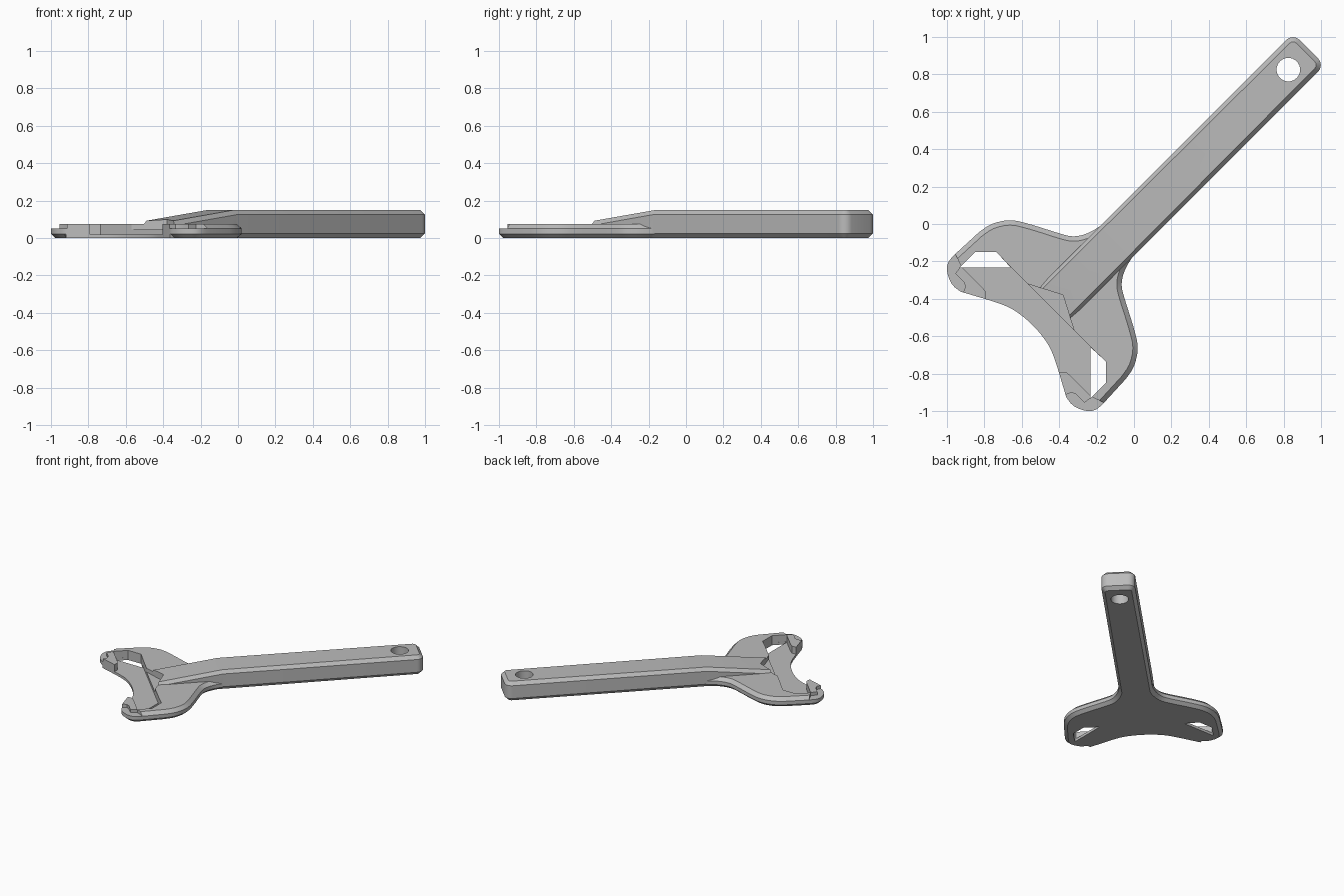
import bpy, bmesh, math
from mathutils import Vector

cube = bpy.data.objects.get("Cube")
if cube:
    bpy.data.objects.remove(cube, do_unlink=True)

R = math.sqrt(0.5)
grey = bpy.data.materials.new("plain_grey")
grey.use_nodes = True
grey.diffuse_color = (0.5, 0.5, 0.5, 1)
grey.node_tree.nodes["Principled BSDF"].inputs["Base Color"].default_value = (0.5, 0.5, 0.5, 1)


def diag(u, v):
    """Point given along and across the diagonal handle axis."""
    return ((u - v) * R, (u + v) * R)


def mirrored(half):
    """Close a half outline by reflecting it over the handle axis."""
    return half + [(y, x) for x, y in reversed(half)]


def smooth(points):
    """Catmull-Rom subdivision of an open path."""
    p = [Vector(q) for q in points]
    out = []
    for i in range(len(p) - 1):
        a, b, c, d = p[max(i - 1, 0)], p[i], p[i + 1], p[min(i + 2, len(p) - 1)]
        for t in (0, 1 / 3, 2 / 3):
            q = b + (c - a) * t / 2 + (a * 2 - b * 5 + c * 4 - d) * t * t / 2
            q += (b * 3 - a - c * 3 + d) * t ** 3 / 2
            out.append((q.x, q.y))
    return out + [points[-1]]


def slab(name, outline, layers, chamfered=lambda p: True):
    """Stack inset copies of an outline; layers are (height, inset)."""
    bm = bmesh.new()
    n = len(outline)
    pts = [Vector(p) for p in outline]
    area = sum(pts[i - 1].cross(pts[i]) for i in range(n))
    if area < 0:
        pts.reverse()
    rings = []
    for z, inset in layers:
        ring = []
        for i, p in enumerate(pts):
            a = (p - pts[i - 1]).normalized()
            b = (pts[(i + 1) % n] - p).normalized()
            inward = Vector((-a.y - b.y, a.x + b.x)).normalized()
            q = p + inward * (inset if chamfered(p) else 0)
            ring.append(bm.verts.new((q.x, q.y, z)))
        rings.append(ring)
    for low, high in zip(rings, rings[1:]):
        for i in range(n):
            j = (i + 1) % n
            bm.faces.new((low[i], low[j], high[j], high[i]))
    bm.faces.new(rings[0][::-1])
    bm.faces.new(rings[-1])
    return finish(name, bm)


def finish(name, bm):
    mesh = bpy.data.meshes.new(name)
    bm.to_mesh(mesh)
    bm.free()
    mesh.materials.append(grey)
    ob = bpy.data.objects.new(name, mesh)
    bpy.context.collection.objects.link(ob)
    return ob


def combine(target, other, operation):
    mod = target.modifiers.new(other.name, 'BOOLEAN')
    mod.operation, mod.object, mod.solver = operation, other, 'EXACT'
    bpy.context.view_layer.objects.active = target
    bpy.ops.object.modifier_apply(modifier=mod.name)
    bpy.data.objects.remove(other, do_unlink=True)


def cut(target, name, outline, floor):
    combine(target, slab(name, outline, [(floor, 0), (0.4, 0)]), 'DIFFERENCE')


# Two-armed head with a chamfered outer rim and a plain concave mouth
back = smooth([(-0.12, 0.04), (-0.18, -0.01), (-0.25, -0.05), (-0.32, -0.066), (-0.39, -0.053),
               (-0.55, -0.003), (-0.66, 0.02), (-0.76, 0.0), (-0.83, -0.045)])
tip = smooth([(-0.95, -0.155), (-0.99, -0.2), (-1.0, -0.25), (-0.975, -0.32), (-0.93, -0.36)])
mouth = smooth([(-0.92, -0.364), (-0.72, -0.425), (-0.63, -0.468), (-0.54, -0.54)])[:-1]
head = slab("head", mirrored(back + tip + mouth),
            [(0, 0.025), (0.022, 0), (0.05, 0), (0.075, 0.026)],
            lambda p: min(p) < -0.926 or max(p) > -0.3)

# Handle with rounded end corners and a top sloping down to the head
side = [diag(-0.68, 0.12)]
for k in range(7):
    a = math.pi / 2 * (1 - k / 6)
    side.append(diag(1.272 + 0.05 * math.cos(a), 0.07 + 0.05 * math.sin(a)))
handle = slab("handle", mirrored(side),
              [(0, 0.025), (0.025, 0), (0.125, 0), (0.15, 0.025)])
bm = bmesh.new()
bm.from_mesh(handle.data)
bend = -0.13
bmesh.ops.bisect_plane(bm, geom=bm.verts[:] + bm.edges[:] + bm.faces[:],
                       plane_co=(*diag(bend, 0), 0), plane_no=(1, 1, 0))
for v in bm.verts:
    drop = bend - (v.co.x + v.co.y) * R
    if v.co.z > 0.1 and drop > 0:
        v.co.z -= drop * 0.125
bm.to_mesh(handle.data)
bm.free()

opener = head
combine(opener, handle, 'UNION')
opener.name = opener.data.name = "wrench_body"

# Hanging hole
ring = [(diag(1.167, 0)[0] + 0.063 * math.cos(k * math.pi / 16),
         diag(1.167, 0)[1] + 0.063 * math.sin(k * math.pi / 16)) for k in range(32)]
cut(opener, "hanging_hole", ring, -0.1)

# Shallow V step in front of the handle
cut(opener, "v_step", [diag(-0.64, 0.178), diag(-0.63, 0.178), diag(-0.537, 0),
                       diag(-0.63, -0.178), diag(-0.64, -0.178)], 0.045)

# Jaw pocket, open towards the mouth
cut(opener, "jaw_pocket", mirrored([(-0.66, -0.23), (-0.735, -0.15), (-0.85, -0.15), (-0.925, -0.225),
                                    (-0.81, -0.34), (-0.79, -0.365), (-0.79, -0.42), (-0.8, -0.8)]), 0.02)

# Stepped hook and through window on each arm
window = [(-0.66, -0.232), (-0.735, -0.15), (-0.85, -0.15), (-0.93, -0.232)]
ledge = [(-0.97, -0.13), (-0.925, -0.225), (-0.955, -0.265), (-0.91, -0.31), (-0.9, -0.335),
         (-0.925, -0.39), (-1.1, -0.39), (-1.1, -0.13)]
for flip in (False, True):
    for name, shape, floor in (("window", window, -0.1), ("hook_ledge", ledge, 0.05)):
        cut(opener, name, [(y, x) for x, y in shape] if flip else shape, floor)

# Smooth curved walls while keeping creases crisp
for ob in bpy.context.selected_objects:
    ob.select_set(False)
opener.select_set(True)
bpy.context.view_layer.objects.active = opener
bpy.ops.object.shade_smooth_by_angle(angle=math.radians(25))
